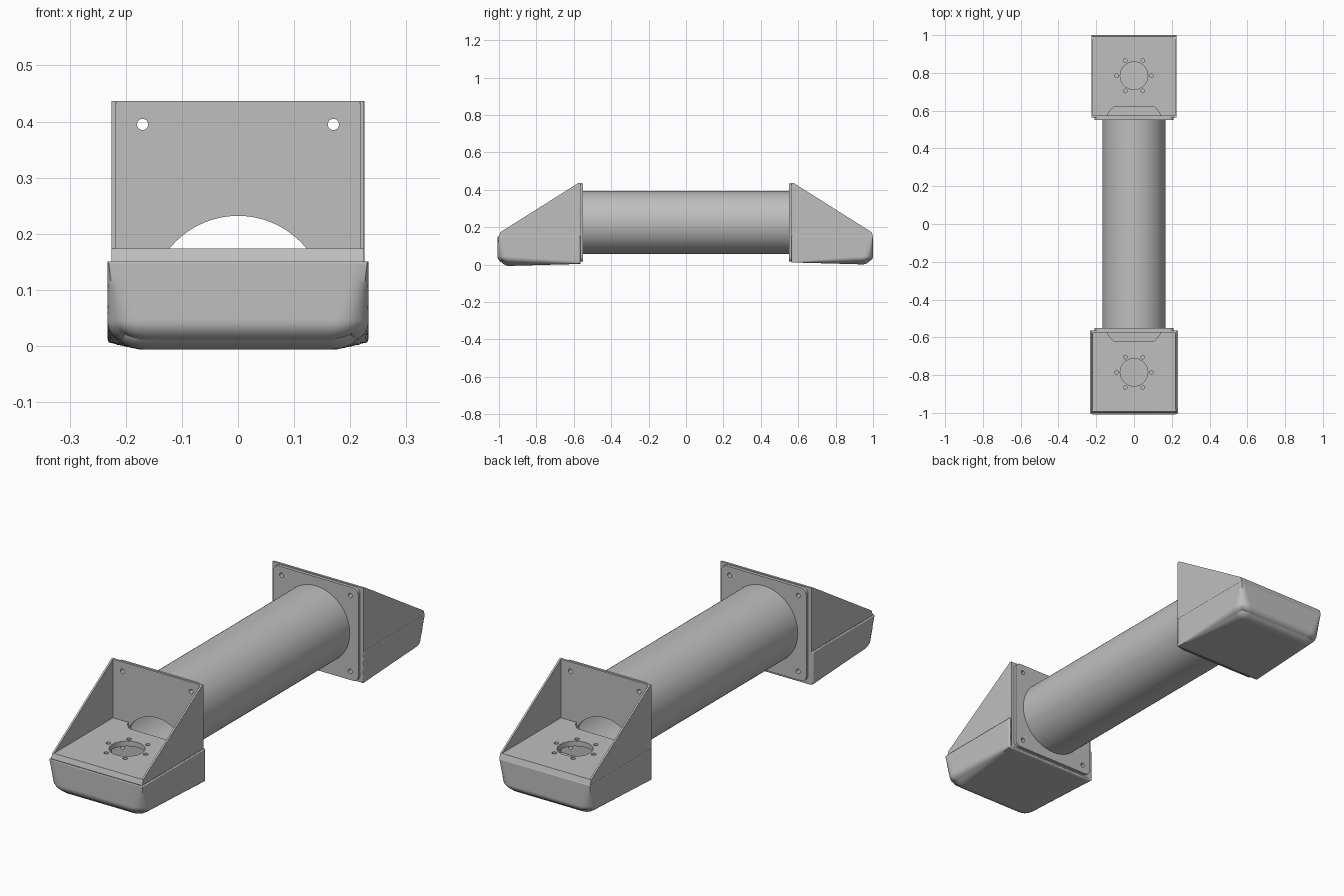
import bpy, bmesh, math
from mathutils import Matrix, Vector

if "Cube" in bpy.data.objects:
    bpy.data.objects.remove(bpy.data.objects["Cube"])

GREY = bpy.data.materials.new("light_grey")
GREY.use_nodes = True
colour = (0.52, 0.52, 0.52, 1)
GREY.diffuse_color = colour
GREY.node_tree.nodes["Principled BSDF"].inputs["Base Color"].default_value = colour

HALF_W = 0.225                # half width of an end bracket
WALL, END = 0.565, 1.0        # bracket runs from mounting wall to nose
DECK_LOW, DECK_TOP = 0.151, 0.174
TOP = 0.437
AXIS_Z = 0.225                # height of the tube axis
OUTER_R, INNER_R = 0.168, 0.157
THIN = 0.008

# Axis frames that stand a flat outline up in the model
FLAT = Matrix.Identity(4)
ACROSS = Matrix(((1, 0, 0, 0), (0, 0, -1, 0), (0, 1, 0, 0), (0, 0, 0, 1)))
SIDEWAYS = Matrix(((0, 0, 1, 0), (1, 0, 0, 0), (0, 1, 0, 0), (0, 0, 0, 1)))


def finish(name, bm, angle=30):
    bmesh.ops.recalc_face_normals(bm, faces=bm.faces)
    mesh = bpy.data.meshes.new(name)
    bm.to_mesh(mesh)
    bm.free()
    mesh.materials.append(GREY)
    obj = bpy.data.objects.new(name, mesh)
    bpy.context.collection.objects.link(obj)
    bpy.ops.object.select_all(action='DESELECT')
    obj.select_set(True)
    bpy.context.view_layer.objects.active = obj
    bpy.ops.object.shade_smooth_by_angle(angle=math.radians(angle))
    return obj


def arc(cx, cy, r, start=0, end=math.tau, n=32):
    full = abs(end - start - math.tau) < 1e-6
    steps = n if full else n - 1
    return [(cx + r * math.cos(start + (end - start) * i / steps),
             cy + r * math.sin(start + (end - start) * i / steps)) for i in range(n)]


def rounded_rect(hw, hh, r, cy):
    pts = []
    for k, (sx, sy) in enumerate(((1, 1), (-1, 1), (-1, -1), (1, -1))):
        a = k * math.pi / 2
        pts += arc(sx * (hw - r), cy + sy * (hh - r), r, a, a + math.pi / 2, 6)
    return pts


def plate(outlines, low, high, frame):
    """Flat sheet with holes, from a filled curve, as a bmesh."""
    curve = bpy.data.curves.new("outline", 'CURVE')
    curve.dimensions = '2D'
    curve.fill_mode = 'BOTH'
    curve.extrude = (high - low) / 2
    for pts in outlines:
        spline = curve.splines.new('POLY')
        spline.points.add(len(pts) - 1)
        for p, (x, y) in zip(spline.points, pts):
            p.co = (x, y, 0, 1)
        spline.use_cyclic_u = True
    helper = bpy.data.objects.new("outline", curve)
    mesh = bpy.data.meshes.new_from_object(helper)
    bm = bmesh.new()
    bm.from_mesh(mesh)
    bpy.data.objects.remove(helper)
    bpy.data.curves.remove(curve)
    bpy.data.meshes.remove(mesh)
    bmesh.ops.remove_doubles(bm, verts=bm.verts, dist=1e-5)
    bm.transform(frame @ Matrix.Translation((0, 0, (low + high) / 2)))
    return bm


def nose_shell():
    """Open tray whose bottom corners round off towards the nose."""
    bm = bmesh.new()
    bmesh.ops.create_cube(bm, size=1)
    bmesh.ops.subdivide_edges(bm, edges=bm.edges[:], cuts=35, use_grid_fill=True)
    unwanted = [f for f in bm.faces if f.normal.z > 0.9 or f.normal.y < -0.9]
    bmesh.ops.delete(bm, geom=unwanted, context='FACES')
    for v in bm.verts:
        t, down = v.co.y + 0.5, 0.5 - v.co.z
        p = Vector((v.co.x * 2 * HALF_W, WALL + t * (END - WALL), DECK_LOW * (1 - down)))
        r = 0.065 * t * down
        if r > 1e-4:
            q = Vector((max(-HALF_W + r, min(HALF_W - r, p.x)),
                        min(END - r, p.y), max(r, p.z)))
            p = q + (p - q).normalized() * r
        p.z += 0.012 * (1 - t) * down
        v.co = p
    return bm


def bracket(side, turn):
    parts = []

    def add(name, bm):
        bm.transform(Matrix.Rotation(turn, 4, 'Z'))
        parts.append(finish(side + name, bm))
        return parts[-1]

    # Rounded lower body
    shell = add("_nose_shell", nose_shell())
    thick = shell.modifiers.new("thickness", 'SOLIDIFY')
    thick.thickness = THIN
    thick.offset = -1

    # Deck with cable notch, round opening and a ring of screw holes
    back, centre = WALL + 0.01, 0.785
    outline = [(HALF_W, back), (HALF_W, END), (-HALF_W, END), (-HALF_W, back),
               (-0.14, back), (-0.135, 0.59), (-0.105, 0.622),
               (0.105, 0.622), (0.135, 0.59), (0.14, back)]
    holes = [arc(0, centre, 0.073, n=48)]
    for i in range(6):
        a = i * math.pi / 3
        holes.append(arc(0.093 * math.cos(a), centre + 0.093 * math.sin(a), 0.01, n=16))
    deck = plate([outline] + holes, DECK_LOW, DECK_TOP, FLAT)
    for v in deck.verts:
        if v.co.y > END - 0.01 and v.co.z > DECK_TOP - 0.005:
            v.co.y -= 0.008
    add("_deck", deck)

    # Mounting wall with lens-shaped cable opening
    half = math.asin(0.075 / INNER_R)
    lens = (arc(0, AXIS_Z - 0.15, INNER_R, half, math.pi - half, 32)
            + arc(0, AXIS_Z, INNER_R, math.pi + half, math.tau - half, 32)[1:-1])
    screws = [arc(sx * 0.17, AXIS_Z + sz * 0.17, 0.01, n=20)
              for sx in (-1, 1) for sz in (-1, 1)]
    wall = [(-HALF_W, 0.012), (HALF_W, 0.012), (HALF_W, TOP), (-HALF_W, TOP)]
    add("_mounting_wall", plate([wall, lens] + screws, -WALL - 0.01, -WALL, ACROSS))

    # Flange around the tube end
    rim = rounded_rect(0.21, 0.208, 0.025, AXIS_Z)
    bore = arc(0, AXIS_Z, INNER_R + 0.005, n=64)
    add("_flange", plate([rim, bore] + screws, -WALL, -WALL + 0.014, ACROSS))

    # Sloping side cheeks
    cheek = [(back, DECK_TOP), (END - 0.008, DECK_TOP), (back, TOP)]
    for name, x in (("_right_cheek", -HALF_W), ("_left_cheek", HALF_W - THIN)):
        if turn:
            name = "_left_cheek" if "right" in name else "_right_cheek"
        add(name, plate([cheek], x, x + THIN, SIDEWAYS))


# Hollow connecting tube
add_tube = plate([arc(0, AXIS_Z, OUTER_R, n=96), arc(0, AXIS_Z, INNER_R, n=96)],
                 -WALL + 0.001, WALL - 0.001, ACROSS)
finish("tube", add_tube)

bracket("back", 0)
bracket("front", math.pi)
